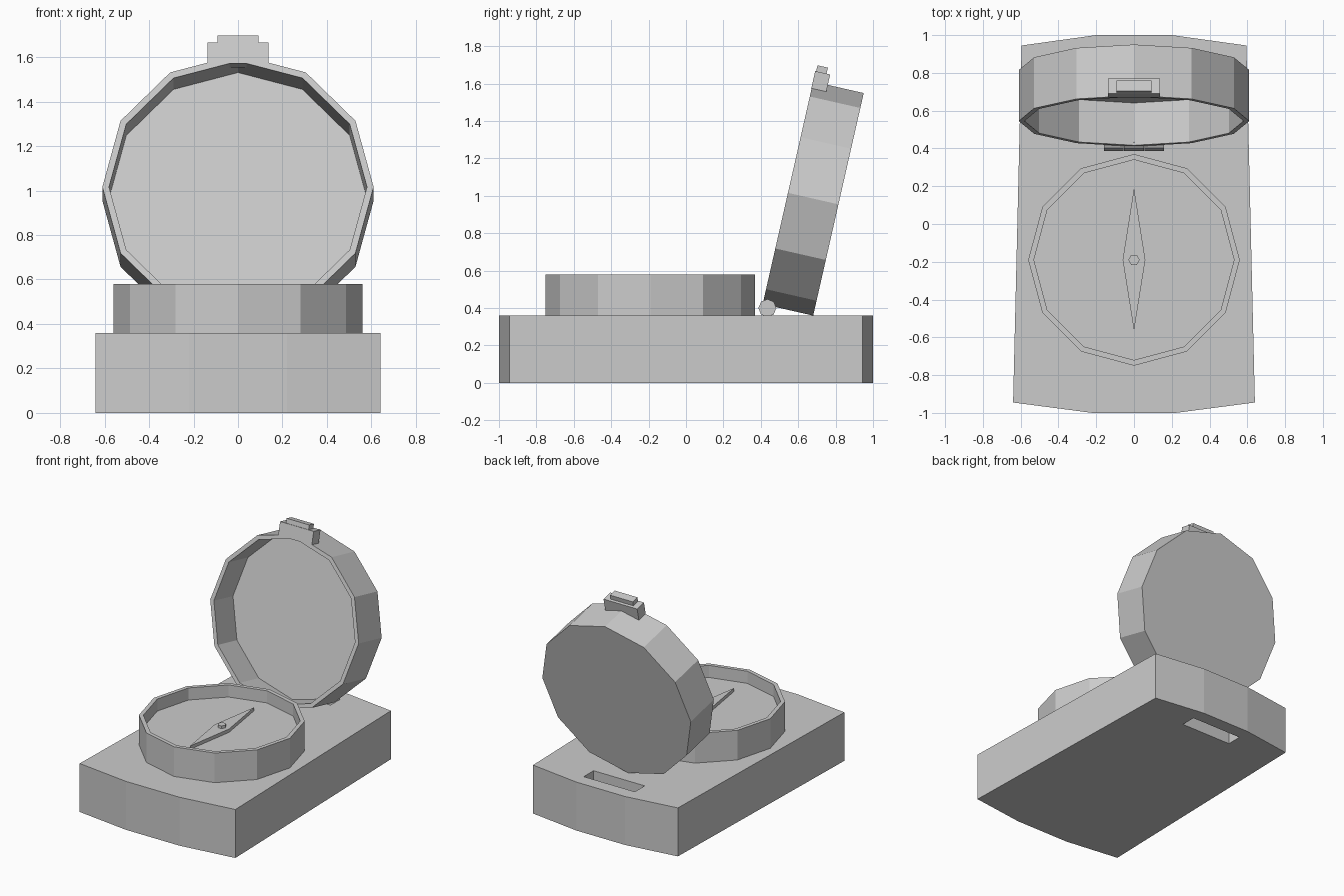
import bpy, bmesh, math
from mathutils import Matrix, Vector

if "Cube" in bpy.data.objects:
    bpy.data.objects.remove(bpy.data.objects["Cube"])

# Single flat grey for every part
grey = bpy.data.materials.new("plain_grey")
grey.use_nodes = True
GREY = (0.6, 0.6, 0.6, 1)
grey.diffuse_color = GREY
grey.node_tree.nodes["Principled BSDF"].inputs["Base Color"].default_value = GREY


def finish(name, bm, matrix=Matrix()):
    bmesh.ops.recalc_face_normals(bm, faces=bm.faces)
    mesh = bpy.data.meshes.new(name)
    bm.to_mesh(mesh)
    bm.free()
    mesh.materials.append(grey)
    obj = bpy.data.objects.new(name, mesh)
    obj.matrix_world = matrix
    bpy.context.collection.objects.link(obj)
    return obj


def slab(name, loops, z0, z1):
    """Extruded plate; loops after the first are holes."""
    bm = bmesh.new()
    for loop in loops:
        verts = [bm.verts.new((x, y, z0)) for x, y in loop]
        for a, b in zip(verts, verts[1:] + verts[:1]):
            bm.edges.new((a, b))
    if len(loops) == 1:
        bm.faces.new(verts)
    else:
        bmesh.ops.triangle_fill(bm, edges=bm.edges[:], use_beauty=True)
    top = bmesh.ops.extrude_face_region(bm, geom=bm.faces[:], use_keep_orig=True)
    moved = [g for g in top["geom"] if isinstance(g, bmesh.types.BMVert)]
    bmesh.ops.translate(bm, verts=moved, vec=(0, 0, z1 - z0))
    return finish(name, bm)


def turned(name, profile, sides, matrix):
    """Faceted solid from (radius, height) points, capped at both ends."""
    bm = bmesh.new()
    rings = []
    for r, z in profile:
        angles = [math.tau * i / sides for i in range(sides)]
        rings.append([bm.verts.new((r * math.cos(a), r * math.sin(a), z)) for a in angles])
    for low, high in zip(rings, rings[1:]):
        for i in range(sides):
            j = (i + 1) % sides
            bm.faces.new((low[i], low[j], high[j], high[i]))
    bm.faces.new(rings[0])
    bm.faces.new(rings[-1])
    return finish(name, bm, matrix)


def block(name, low, high, matrix):
    bm = bmesh.new()
    low, high = Vector(low), Vector(high)
    place = Matrix.Translation((low + high) / 2) @ Matrix.Diagonal((high - low).to_4d())
    bmesh.ops.create_cube(bm, size=1, matrix=place)
    return finish(name, bm, matrix)


# Base plate with bowed ends and a strap slot near the back
half = [(0.64, -0.945), (0.595, 0.945), (0.2, 1.0)]
right = [(0.22, -1.0)] + half
outline = right + [(-x, y) for x, y in reversed(right)]
slot = [(-0.21, 0.785), (0.21, 0.785), (0.21, 0.9), (-0.21, 0.9)]
slab("base_plate", [outline, slot], 0, 0.36)

# Dial housing with rim and recessed face
dial = Matrix.Translation((0, -0.19, 0))
turned("dial_housing", [(0.56, 0.36), (0.56, 0.58), (0.53, 0.58), (0.53, 0.49)], 12, dial)

# Needle and its pivot
slab("needle", [[(0, -0.565), (0.06, -0.19), (0, 0.19), (-0.06, -0.19)]], 0.49, 0.515)
turned("needle_pivot", [(0.03, 0.49), (0.03, 0.535)], 6, dial)

# Open lid: local z points out of its mouth, local y towards the clasp
lid = Matrix.Translation((0, 0.545, 1.016)) @ Matrix.Rotation(math.radians(77.2), 4, "X")
turned("lid", [(0.61, -0.277), (0.61, 0), (0.58, 0), (0.58, -0.23)], 12, lid)

# Clasp on the lid edge
block("clasp", (-0.138, 0.57, -0.08), (0.138, 0.667, 0.002), lid)
block("clasp_tab", (-0.093, 0.66, -0.06), (0.093, 0.7, -0.003), lid)

# Hinge barrels
for side, x in (("right", -0.108), ("middle", 0), ("left", 0.108)):
    spot = Matrix.Translation((x, 0.435, 0.4)) @ Matrix.Rotation(math.pi / 2, 4, "Y")
    turned("hinge_barrel_" + side, [(0.048, -0.052), (0.048, 0.052)], 8, spot)
